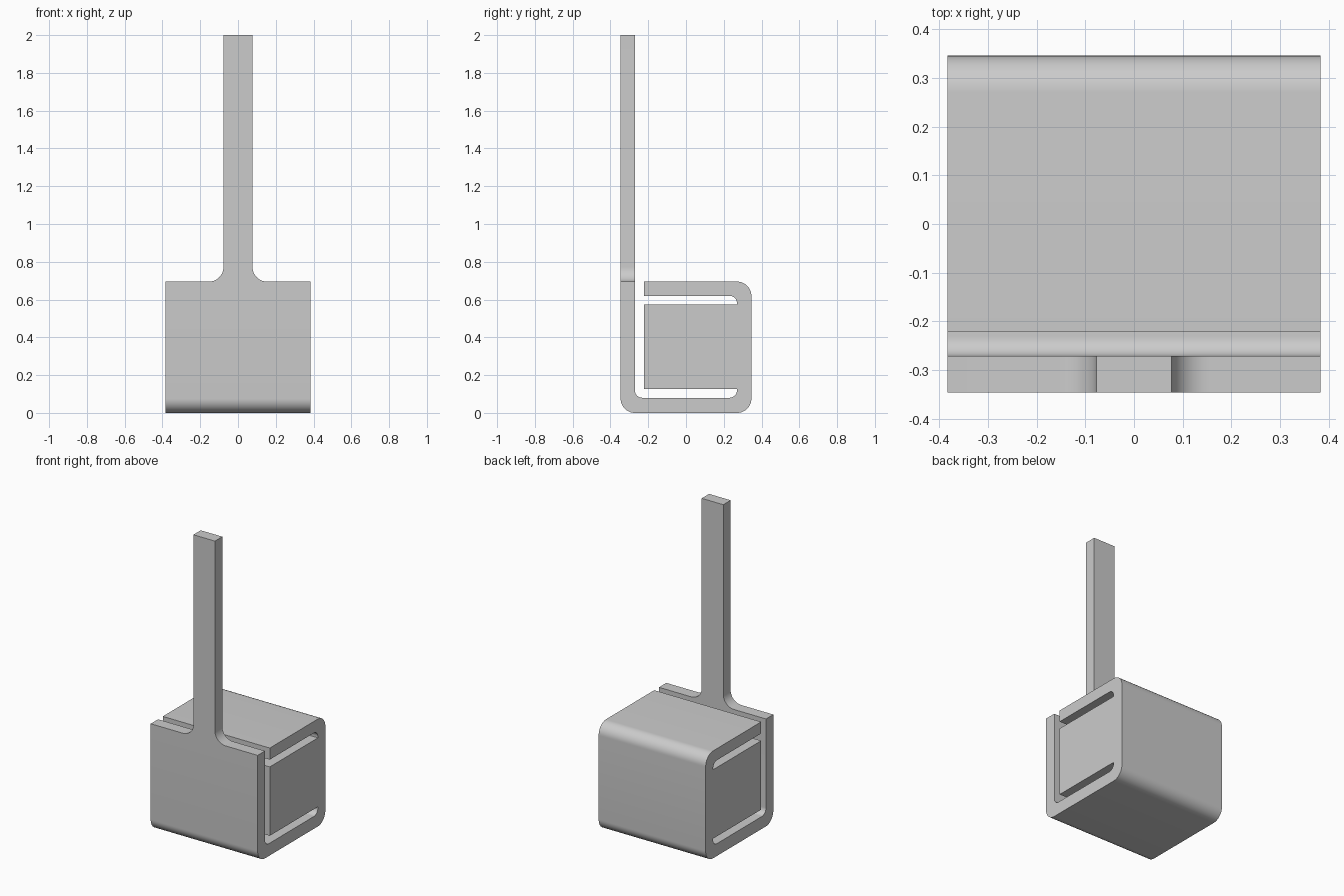
import bpy
import bmesh
import math
from mathutils import Vector

if "Cube" in bpy.data.objects:
    bpy.data.objects.remove(bpy.data.objects["Cube"], do_unlink=True)

HALF_W, HALF_D, WALL = 0.383, 0.346, 0.075
TOP, SHOULDER, STEM = 2.0, 0.695, 0.077
GAP, INNER = -0.222, 0.27
OUT_R, IN_R, SEGMENTS = 0.075, 0.04, 12

grey = bpy.data.materials.new("light grey")
grey.use_nodes = True
colour = (0.6, 0.6, 0.6, 1)
grey.diffuse_color = colour
grey.node_tree.nodes["Principled BSDF"].inputs["Base Color"].default_value = colour


def rounded(corners):
    """Replace each right-angle corner (u, v, radius) by an arc."""
    points = []
    for i, (u, v, r) in enumerate(corners):
        p = Vector((u, v))
        if r == 0:
            points.append(p)
            continue
        a = (Vector(corners[i - 1][:2]) - p).normalized() * r
        b = (Vector(corners[(i + 1) % len(corners)][:2]) - p).normalized() * r
        for k in range(SEGMENTS + 1):
            t = math.pi / 2 * k / SEGMENTS
            points.append(p + a * (1 - math.sin(t)) + b * (1 - math.cos(t)))
    return points


def extrude(name, points, place, start, end):
    """Sweep a flat outline from start to end along the remaining axis."""
    bm = bmesh.new()
    face = bm.faces.new([bm.verts.new(place(p, start)) for p in points])
    result = bmesh.ops.extrude_face_region(bm, geom=[face])
    shift = place(Vector((0, 0)), end - start)
    verts = [g for g in result["geom"] if isinstance(g, bmesh.types.BMVert)]
    bmesh.ops.translate(bm, verts=verts, vec=shift)
    bmesh.ops.recalc_face_normals(bm, faces=bm.faces)
    mesh = bpy.data.meshes.new(name)
    bm.to_mesh(mesh)
    bm.free()
    mesh.materials.append(grey)
    obj = bpy.data.objects.new(name, mesh)
    bpy.context.collection.objects.link(obj)
    return obj


# Side profile: front plate, floor, back wall, top flap and centre block
side = rounded([
    (-HALF_D, TOP, 0), (-HALF_D, 0, OUT_R), (HALF_D, 0, OUT_R),
    (HALF_D, SHOULDER, OUT_R), (GAP, SHOULDER, 0), (GAP, 0.62, 0),
    (INNER, 0.62, IN_R), (INNER, 0.573, 0), (GAP, 0.573, 0),
    (GAP, 0.127, 0), (INNER, 0.127, 0), (INNER, 0.08, IN_R),
    (WALL - HALF_D, 0.08, IN_R), (WALL - HALF_D, TOP, 0),
])
clip = extrude("clip_with_stem", side, lambda p, d: Vector((d, p.x, p.y)),
               -HALF_W, HALF_W)

# Cut the front plate down to a narrow stem with filleted shoulders
for sign in (-1, 1):
    outline = rounded([
        (sign * 0.5, SHOULDER, 0), (sign * STEM, SHOULDER, STEM),
        (sign * STEM, TOP + 0.1, 0), (sign * 0.5, TOP + 0.1, 0),
    ])
    cutter = extrude("shoulder_cutter", outline,
                     lambda p, d: Vector((p.x, d, p.y)), -0.5, -0.247)
    cutter.hide_render = True
    cut = clip.modifiers.new("shoulder", "BOOLEAN")
    cut.operation = "DIFFERENCE"
    cut.solver = "EXACT"
    cut.object = cutter
    bpy.context.view_layer.objects.active = clip
    bpy.ops.object.modifier_apply(modifier=cut.name)
    bpy.data.objects.remove(cutter, do_unlink=True)

# Smooth the rounded bends, keep the edges crisp
bpy.ops.object.select_all(action="DESELECT")
clip.select_set(True)
bpy.context.view_layer.objects.active = clip
bpy.ops.object.shade_smooth_by_angle(angle=math.radians(30))
